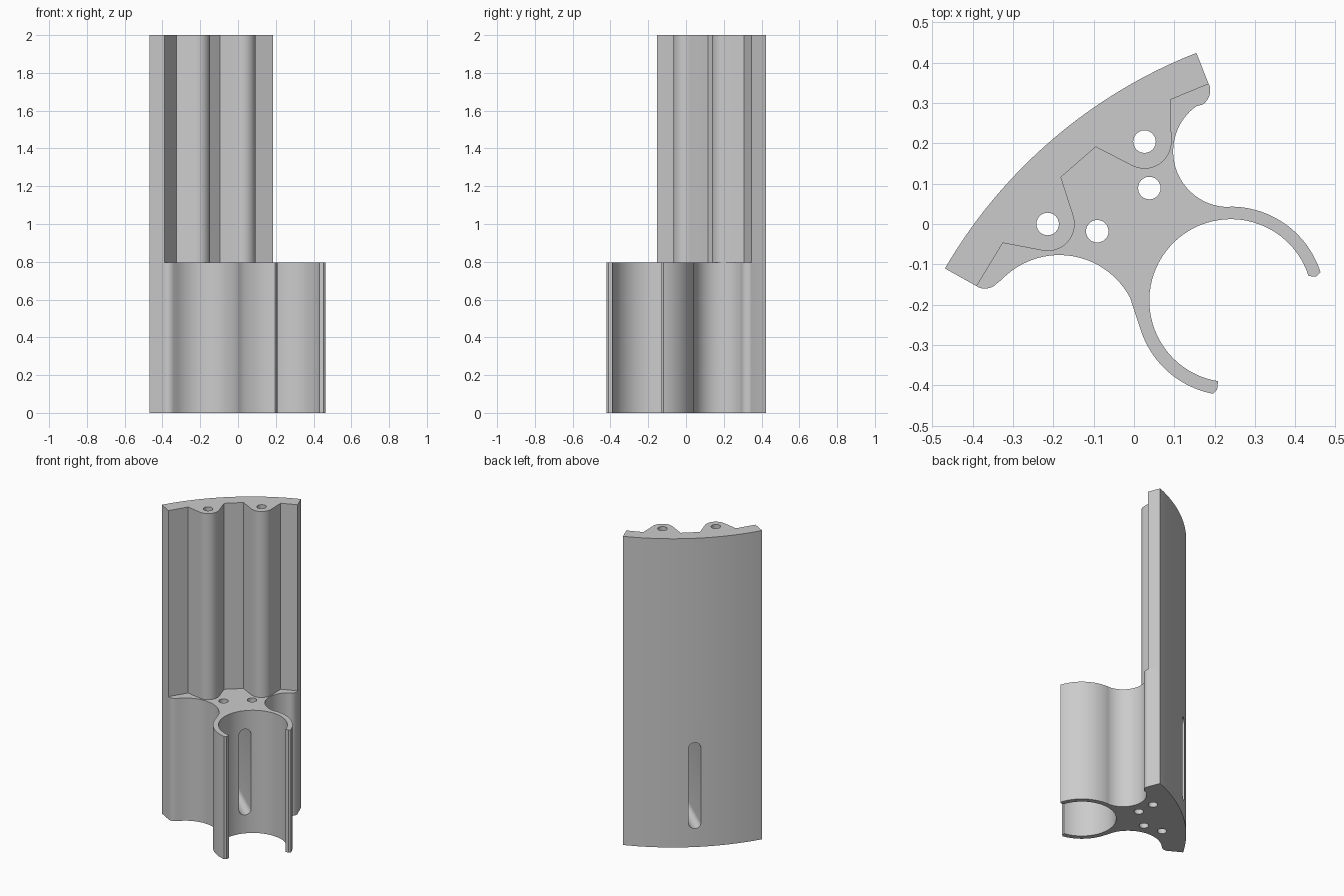
import bpy, bmesh
from math import cos, sin, radians
from mathutils import Matrix, Vector

cube = bpy.data.objects.get("Cube")
if cube:
    bpy.data.objects.remove(cube, do_unlink=True)

HEIGHT, STEP = 2.0, 0.795
CLIP = (0.24, -0.19)          # centre of the open clip ring
SLOT_ANGLE = radians(138.5)   # slot runs from the clip to the curved back
PLATE_HOLES = [(-0.214, 0.0), (0.026, 0.204)]
BASE_HOLES = [(-0.091, -0.018), (0.038, 0.089)]

grey = bpy.data.materials.new("light grey")
grey.use_nodes = True
grey.diffuse_color = (0.6, 0.6, 0.6, 1)
grey.node_tree.nodes["Principled BSDF"].inputs["Base Color"].default_value = (0.6, 0.6, 0.6, 1)


def arc(centre, radius, start, end, steps=24):
    """Points on a circular arc, angles in degrees."""
    angles = [radians(start + (end - start) * i / steps) for i in range(steps + 1)]
    return [(centre[0] + radius * cos(a), centre[1] + radius * sin(a)) for a in angles]


def prism(name, outline, bottom, top):
    """Closed solid extruded upward from a flat outline."""
    bm = bmesh.new()
    face = bm.faces.new([bm.verts.new((x, y, bottom)) for x, y in outline])
    new = bmesh.ops.extrude_face_region(bm, geom=[face])["geom"]
    verts = [v for v in new if isinstance(v, bmesh.types.BMVert)]
    bmesh.ops.translate(bm, verts=verts, vec=(0, 0, top - bottom))
    bmesh.ops.recalc_face_normals(bm, faces=bm.faces)
    mesh = bpy.data.meshes.new(name)
    bm.to_mesh(mesh)
    bm.free()
    mesh.materials.append(grey)
    obj = bpy.data.objects.new(name, mesh)
    bpy.context.collection.objects.link(obj)
    return obj


def cut(obj, cutter):
    """Subtract the cutter and discard it."""
    cutter.hide_render = True
    mod = obj.modifiers.new("cut", "BOOLEAN")
    mod.operation, mod.solver, mod.object = "DIFFERENCE", "EXACT", cutter
    bpy.context.view_layer.objects.active = obj
    bpy.ops.object.modifier_apply(modifier=mod.name)
    bpy.data.objects.remove(cutter, do_unlink=True)


def drill(obj, centres):
    for c in centres:
        cut(obj, prism("hole_cutter", arc(c, 0.028, 0, 345, 23), -0.1, HEIGHT + 0.1))


# Curved back shared by both parts, ending in the two slanted sides
back = arc((0.61, -0.738), 1.248, 111.4, 149.8, 32)
left_end, right_end = (0.185, 0.347), (-0.39, -0.154)

# Tall plate: zigzag inner face with a rounded boss around each hole
plate_outline = (back + [right_end, (-0.325, -0.047)]
                 + arc(PLATE_HOLES[0], 0.067, 258, 378, 16)
                 + [(-0.181, 0.116), (-0.095, 0.191)]
                 + arc(PLATE_HOLES[1], 0.067, 242, 360, 16)
                 + [(0.09, 0.308), left_end])
plate = prism("back_plate", plate_outline, STEP, HEIGHT)
drill(plate, PLATE_HOLES)

# Base: rounded lips, two side pockets and the open clip ring
base_outline = (back + [right_end]
                + arc((-0.37, -0.117), 0.043, 250, 316, 8)
                + arc((-0.185, -0.275), 0.198, 136, 12, 32)
                + arc(CLIP, 0.235, 169, 259, 24)
                + [(0.206, -0.41)]
                + arc(CLIP, 0.202, 261, 17.5, 56)
                + [(0.452, -0.13)]
                + arc(CLIP, 0.233, 17.5, 90, 24)
                + arc((0.235, 0.18), 0.138, 268, 126, 32)
                + arc((0.145, 0.332), 0.044, -55, 14, 8)
                + [left_end])
base = prism("holder_base", base_outline, 0, STEP)
drill(base, PLATE_HOLES + BASE_HOLES)

# Upright round-ended slot through the base
slot = prism("slot_cutter",
             arc((0, 0.64), 0.036, 0, 180, 12) + arc((0, 0.155), 0.036, 180, 360, 12), 0.1, 0.75)
along = Vector((cos(SLOT_ANGLE), sin(SLOT_ANGLE), 0))
across = Vector((-along.y, along.x, 0))
frame = Matrix((across, (0, 0, 1), along)).transposed().to_4x4()
slot.data.transform(Matrix.Translation((*CLIP, 0)) @ frame)
cut(base, slot)

# Smooth the curved walls, keep the corners crisp
bpy.ops.object.select_all(action="DESELECT")
for part in (plate, base):
    part.select_set(True)
bpy.context.view_layer.objects.active = base
bpy.ops.object.shade_smooth_by_angle(angle=radians(25))
